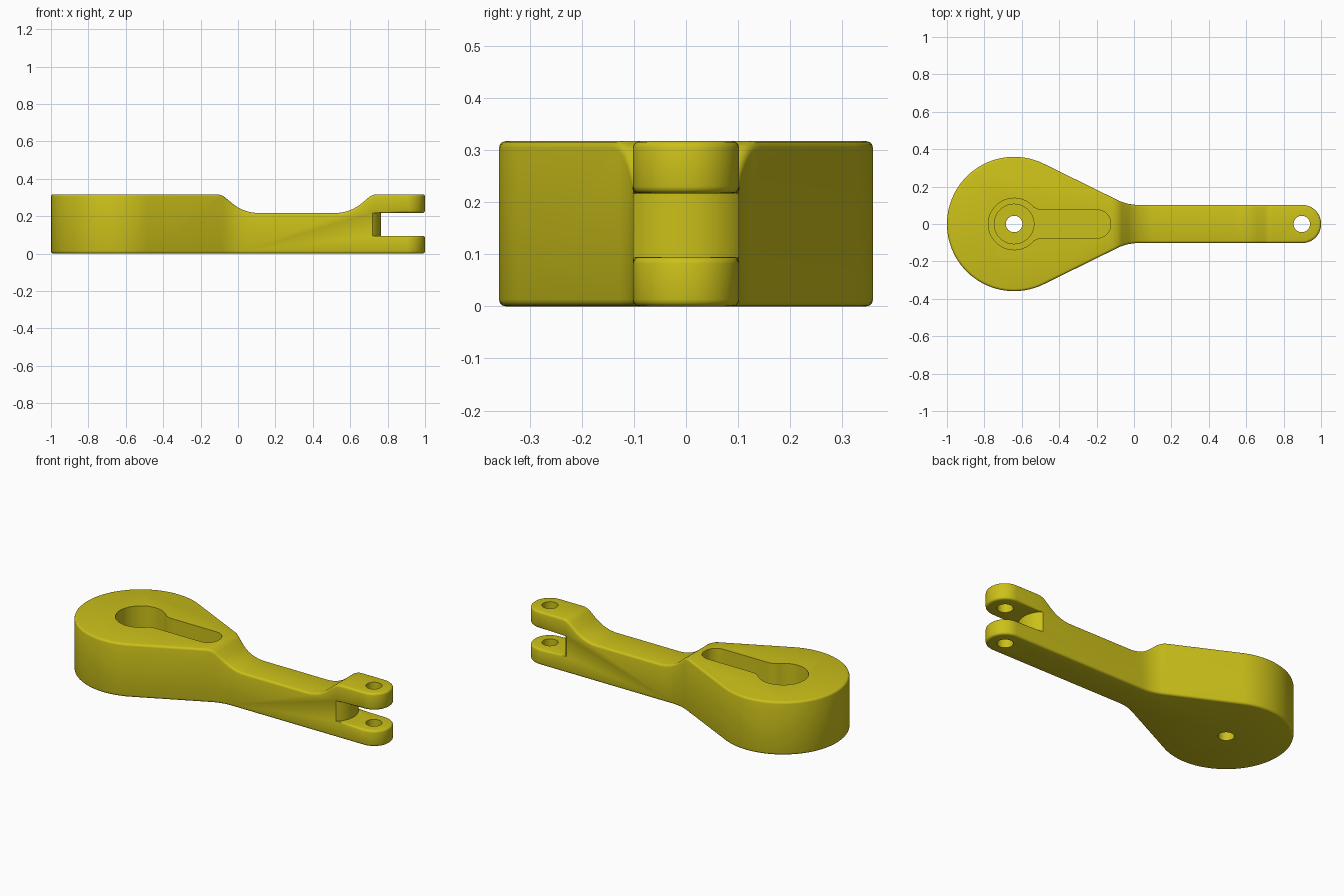
import bpy, bmesh
from math import cos, sin, tan, radians
from mathutils import Vector

if "Cube" in bpy.data.objects:
    bpy.data.objects.remove(bpy.data.objects["Cube"])

HUB, R, W, TOP = -0.641, 0.359, 0.102, 0.317


def arc(cx, cy, r, a0, a1, n):
    return [(cx + r * cos(radians(a0 + (a1 - a0) * i / n)),
             cy + r * sin(radians(a0 + (a1 - a0) * i / n))) for i in range(n + 1)]


def circle(x, r, n=40):
    return arc(x, 0, r, 0, 360, n)[:-1]


def rounded(corners, n=12):
    """Polygon of (x, y, radius) corners or plain (x, y) points, filleted."""
    out = []
    for i, c in enumerate(corners):
        p = Vector(c[:2])
        if len(c) < 3:
            out.append(tuple(p))
            continue
        a = (Vector(corners[i - 1][:2]) - p).normalized()
        b = (Vector(corners[(i + 1) % len(corners)][:2]) - p).normalized()
        half = a.angle(b) / 2
        centre = p + (a + b).normalized() * c[2] / sin(half)
        u = p + a * c[2] / tan(half) - centre
        v = p + b * c[2] / tan(half) - centre
        t = u.angle(v)
        out += [tuple(centre + (u * sin(t * (1 - k / n)) + v * sin(t * k / n)) / sin(t))
                for k in range(n + 1)]
    return out


def prism(name, pts, lo, hi, axis='Z'):
    """Closed extrusion with outward faces."""
    n = len(pts)
    area = sum(pts[i - 1][0] * pts[i][1] - pts[i][0] * pts[i - 1][1] for i in range(n))
    if area < 0:
        pts = pts[::-1]
    verts = [(x, y, h) if axis == 'Z' else (x, -h, y) for h in (lo, hi) for x, y in pts]
    faces = [list(range(n))[::-1], list(range(n, 2 * n))]
    faces += [[i, (i + 1) % n, n + (i + 1) % n, n + i] for i in range(n)]
    mesh = bpy.data.meshes.new(name)
    mesh.from_pydata(verts, [], faces)
    mesh.update()
    obj = bpy.data.objects.new(name, mesh)
    bpy.context.collection.objects.link(obj)
    return obj


def boolean(obj, cutter, op='DIFFERENCE'):
    mod = obj.modifiers.new(op, 'BOOLEAN')
    mod.operation, mod.solver, mod.object = op, 'EXACT', cutter
    bpy.context.view_layer.update()
    result = bpy.data.meshes.new_from_object(
        obj.evaluated_get(bpy.context.evaluated_depsgraph_get()))
    obj.modifiers.clear()
    obj.data = result
    bpy.data.objects.remove(cutter)


# Teardrop plan outline with a slim arm
outline = rounded(arc(HUB, 0, R, 64, 296, 56) +
                  [(-0.035, -W, 0.26), (1, -W, 0.1), (1, W, 0.1), (-0.035, W, 0.26)])
arm = prism("lever_arm", outline, 0, 0.4)

# Side profile dips along the arm
side = rounded([(-1.1, -0.1), (1.1, -0.1), (1.1, TOP), (0.719, TOP, 0.08), (0.6, 0.217, 0.22),
                (0.03, 0.217, 0.22), (-0.089, TOP, 0.08), (-1.1, TOP)])
boolean(arm, prism("side_profile", side, -0.5, 0.5, 'Y'), 'INTERSECT')

# Fork slot with a convex inner wall
bulge = arc(0.765 - 0.134, 0, 0.134, -50, 50, 20)
slot = [(1.2, 0.2), (1.2, -0.2), (bulge[0][0], -0.2)] + bulge + [(bulge[-1][0], 0.2)]
boolean(arm, prism("fork_slot", slot, 0.095, 0.217))

# Keyhole pocket, stepped round recess and pin holes
keyhole = rounded(arc(HUB, 0, 0.138, 40, 320, 40) +
                  [(-0.51, -0.075, 0.1), (-0.125, -0.075, 0.07),
                   (-0.125, 0.075, 0.07), (-0.51, 0.075, 0.1)])
boolean(arm, prism("keyhole", keyhole, 0.13, 0.5))
boolean(arm, prism("recess", circle(HUB, 0.106), 0.06, 0.5))
for x in (HUB, 0.897):
    boolean(arm, prism("pin_hole", circle(x, 0.044), -0.1, 0.5))

# Soft outer edges: only convex edges along the outside of the body
bm = bmesh.new()
bm.from_mesh(arm.data)
bmesh.ops.remove_doubles(bm, verts=bm.verts, dist=0.0005)
bm.normal_update()


def outside(v):
    in_hub = (v.co.x - HUB) ** 2 + v.co.y ** 2 < 0.15 ** 2
    in_slot = -0.6 < v.co.x < -0.11 and abs(v.co.y) < 0.08
    in_pin = (v.co.x - 0.897) ** 2 + v.co.y ** 2 < 0.05 ** 2
    return not (in_hub or in_slot or in_pin)


edges = [e for e in bm.edges if e.is_manifold and e.calc_face_angle_signed() > radians(55)
         and all(outside(v) for v in e.verts)]
bmesh.ops.bevel(bm, geom=edges, offset=0.013, offset_type='OFFSET', segments=3,
                profile=0.5, affect='EDGES', clamp_overlap=False)
bm.to_mesh(arm.data)
bm.free()

mat = bpy.data.materials.new("yellow")
mat.diffuse_color = (0.6, 0.53, 0.01, 1)
mat.use_nodes = True
mat.node_tree.nodes["Principled BSDF"].inputs["Base Color"].default_value = mat.diffuse_color
arm.data.materials.clear()
arm.data.materials.append(mat)
bpy.context.view_layer.objects.active = arm
arm.select_set(True)
bpy.ops.object.shade_smooth_by_angle(angle=radians(35))
